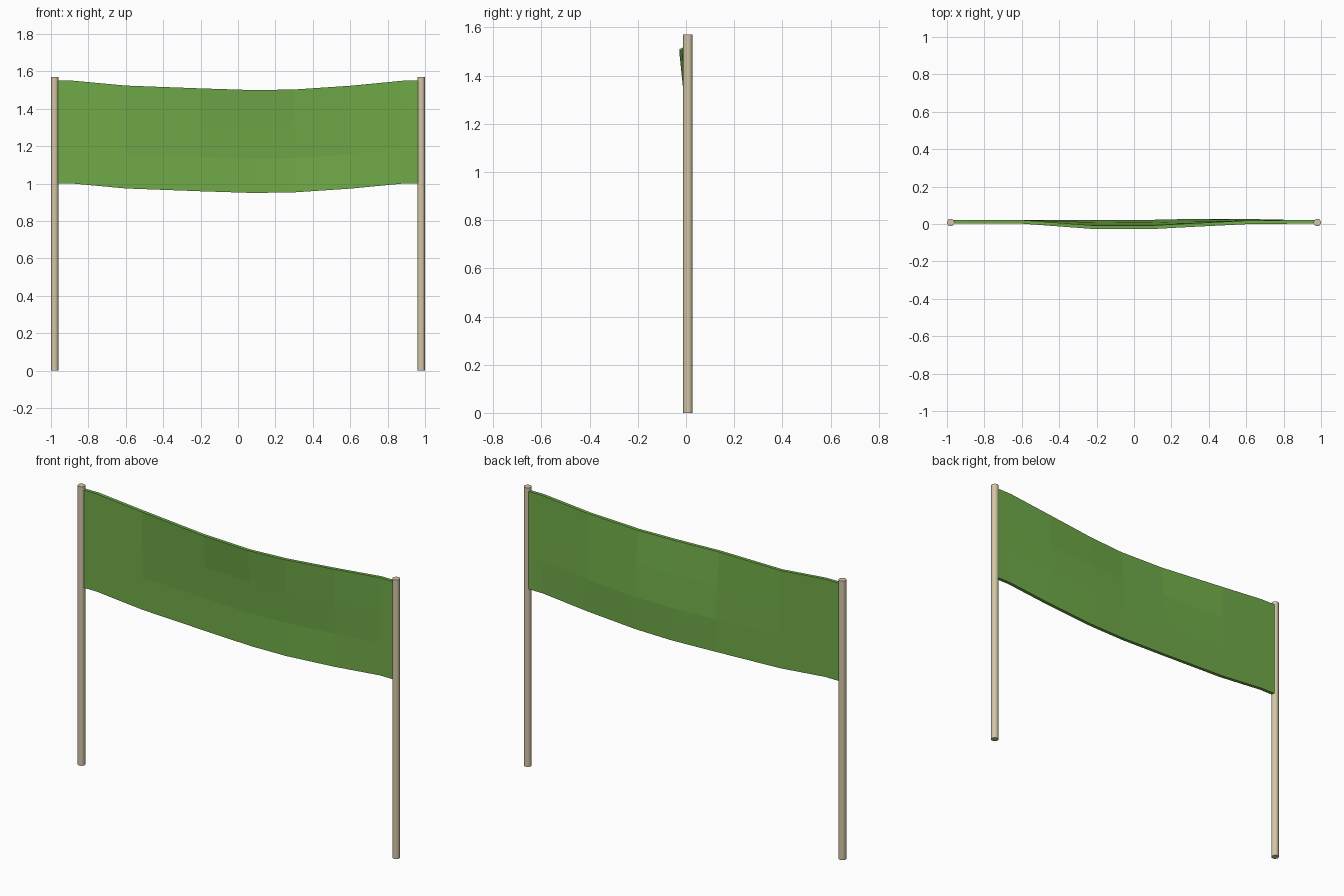
import bpy, bmesh

if "Cube" in bpy.data.objects:
    bpy.data.objects.remove(bpy.data.objects["Cube"])


def material(name, color):
    m = bpy.data.materials.new(name)
    m.diffuse_color = (*color, 1)
    m.use_nodes = True
    m.node_tree.nodes["Principled BSDF"].inputs["Base Color"].default_value = m.diffuse_color
    return m


green = material("green cloth", (0.16, 0.40, 0.065))
wood = material("pale wood", (0.66, 0.57, 0.38))

# Two round poles
for name, x in (("left_pole", -0.98), ("right_pole", 0.98)):
    bpy.ops.mesh.primitive_cylinder_add(vertices=16, radius=0.02, depth=1.57,
                                        location=(x, 0.008, 0.785))
    pole = bpy.context.object
    pole.name = name
    pole.data.materials.append(wood)
    bpy.ops.object.shade_smooth_by_angle()

# Sagging cloth: x, vertical sag, front-to-back ripple of the four rows (bottom to top)
columns = [
    (-0.975, 0.0, (0, 0, 0, 0)),
    (-0.88, 0.0, (0, 0, 0, 0)),
    (-0.6, 0.026, (0, 0, 0, 0)),
    (-0.2, 0.041, (0, 0, -0.012, -0.030)),
    (0.08, 0.050, (0, 0.001, -0.011, -0.030)),
    (0.3, 0.047, (0, 0.006, -0.006, -0.018)),
    (0.6, 0.027, (0, 0.006, 0, -0.003)),
    (0.88, 0.0, (0, 0, 0, 0)),
    (0.975, 0.0, (0, 0, 0, 0)),
]
bm = bmesh.new()
front, back = [], []
for x, sag, ripple in columns:
    for side, y in ((front, 0.002), (back, 0.021)):
        side.append([bm.verts.new((x, y + d, 1.0 - sag + 0.55 * r / 3))
                     for r, d in enumerate(ripple)])
last = len(columns) - 1
for i in range(last):
    for r in range(3):
        for s in (front, back):
            bm.faces.new((s[i][r], s[i + 1][r], s[i + 1][r + 1], s[i][r + 1]))
    for r in (0, 3):
        bm.faces.new((front[i][r], front[i + 1][r], back[i + 1][r], back[i][r]))
for i in (0, last):
    for r in range(3):
        bm.faces.new((front[i][r], front[i][r + 1], back[i][r + 1], back[i][r]))
bmesh.ops.recalc_face_normals(bm, faces=bm.faces[:])
mesh = bpy.data.meshes.new("cloth_banner")
bm.to_mesh(mesh)
bm.free()
mesh.materials.append(green)
banner = bpy.data.objects.new("cloth_banner", mesh)
bpy.context.collection.objects.link(banner)
